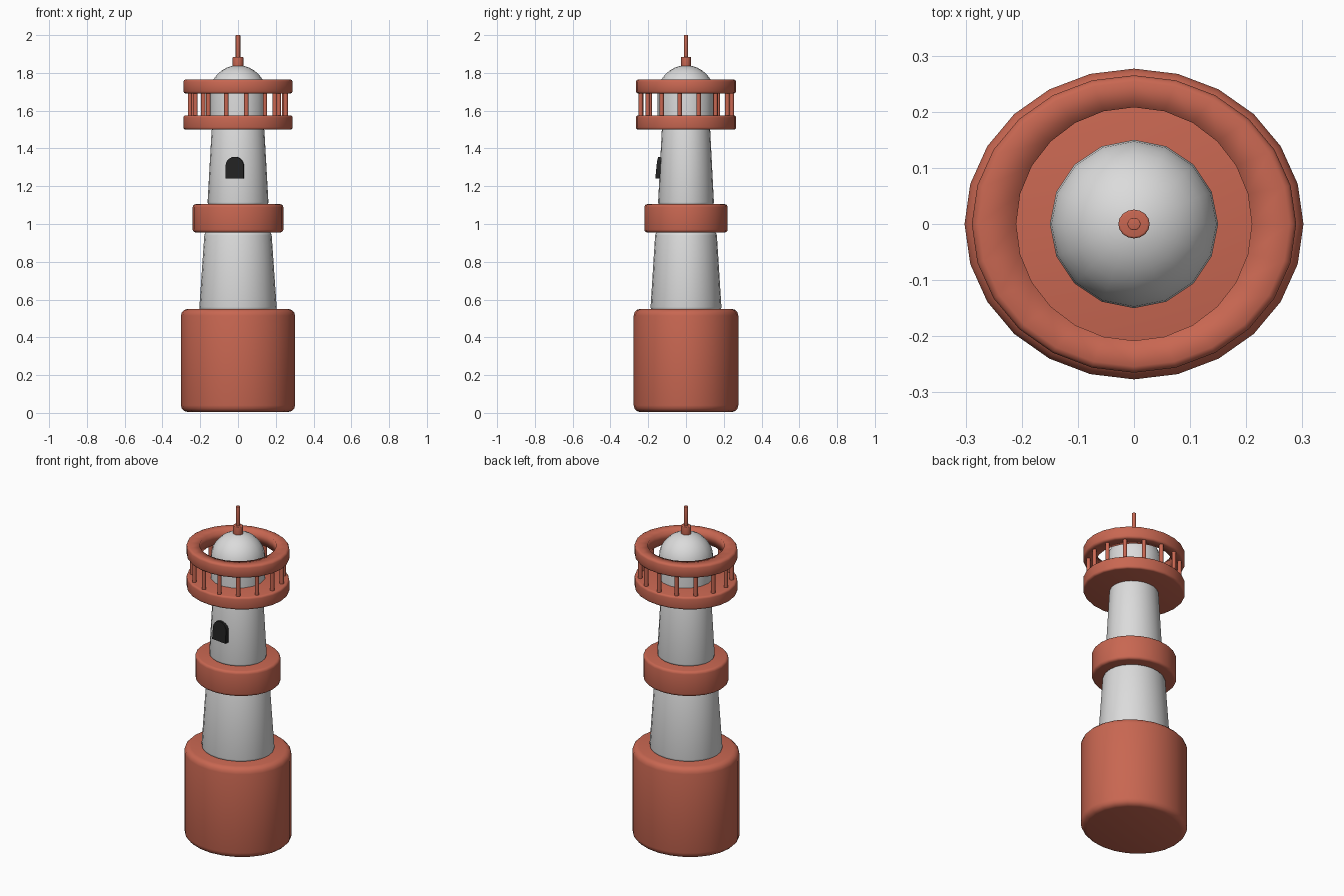
import bpy, bmesh
from math import sin, cos, pi, radians
from mathutils import Matrix

cube = bpy.data.objects.get("Cube")
if cube:
    bpy.data.objects.remove(cube)

DEPTH = 0.917  # the tower is slightly oval


def material(name, color):
    m = bpy.data.materials.new(name)
    m.use_nodes = True
    m.diffuse_color = (*color, 1)
    m.node_tree.nodes["Principled BSDF"].inputs["Base Color"].default_value = (*color, 1)
    return m


RED = material("brick_red", (0.58, 0.135, 0.083))
WHITE = material("off_white", (0.71, 0.71, 0.71))
BLACK = material("window_black", (0.015, 0.015, 0.015))


def finish(name, bm, mat, angle=40):
    bmesh.ops.recalc_face_normals(bm, faces=bm.faces)
    mesh = bpy.data.meshes.new(name)
    bm.to_mesh(mesh)
    bm.free()
    mesh.materials.append(mat)
    ob = bpy.data.objects.new(name, mesh)
    bpy.context.collection.objects.link(ob)
    bpy.ops.object.select_all(action="DESELECT")
    ob.select_set(True)
    bpy.context.view_layer.objects.active = ob
    bpy.ops.object.shade_smooth_by_angle(angle=radians(angle))
    return ob


def drum(name, r0, r1, z0, z1, bevel, mat, sides=24):
    """Oval, tapered cylinder with rounded rims."""
    bm = bmesh.new()
    bmesh.ops.create_cone(bm, cap_ends=True, segments=sides, radius1=r0, radius2=r1,
                          depth=z1 - z0, matrix=Matrix.Translation((0, 0, (z0 + z1) / 2)))
    if bevel:
        rims = [e for e in bm.edges if abs(e.verts[0].co.z - e.verts[1].co.z) < 1e-5]
        bmesh.ops.bevel(bm, geom=rims, offset=bevel, segments=3, profile=0.5, affect="EDGES")
    bmesh.ops.scale(bm, vec=(1, DEPTH, 1), verts=bm.verts)
    return finish(name, bm, mat)


def lathe(name, profile, sides, mat, closed=False, angle=40):
    """Turn (x radius, y radius, z) points around the z axis."""
    bm = bmesh.new()
    loops = [[bm.verts.new((rx * cos(2 * pi * i / sides), ry * sin(2 * pi * i / sides), z))
              for i in range(sides)] for rx, ry, z in profile]
    pairs = list(zip(loops, loops[1:]))
    if closed:
        pairs.append((loops[-1], loops[0]))
    else:
        bm.faces.new(loops[0])
        bm.faces.new(loops[-1])
    for a, b in pairs:
        for i in range(sides):
            j = (i + 1) % sides
            bm.faces.new((a[i], a[j], b[j], b[i]))
    return finish(name, bm, mat, angle)


# Tower body
drum("base", 0.302, 0.302, 0.005, 0.55, 0.035, RED)
drum("lower_tower", 0.206, 0.177, 0.54, 0.96, 0.02, WHITE)
drum("middle_collar", 0.24, 0.24, 0.955, 1.105, 0.016, RED)
drum("upper_tower", 0.162, 0.139, 1.1, 1.51, 0.015, WHITE)

# Gallery: deck, posts and top rail
drum("gallery_deck", 0.289, 0.289, 1.5, 1.575, 0.012, RED)
POSTS = 15
bm = bmesh.new()
for i in range(POSTS):
    a = radians(10) + 2 * pi * i / POSTS
    spot = Matrix.Translation((0.255 * sin(a), -0.243 * cos(a), 1.635))
    bmesh.ops.create_cone(bm, cap_ends=True, segments=10, radius1=0.012, radius2=0.012,
                          depth=0.14, matrix=spot)
finish("gallery_posts", bm, RED)
OUT = 0.289
rail = [(0.21, 0.208, 1.69), (0.21, 0.208, 1.765)]
for inset, z in ((0.012, 1.765), (0.004, 1.761), (0, 1.753), (0, 1.702), (0.004, 1.694), (0.012, 1.69)):
    rail.append((OUT - inset, (OUT - inset) * DEPTH, z))
lathe("gallery_rail", rail, 24, RED, closed=True, angle=100)

# Domed lantern room
R = 0.15
dome = [(R, R, 1.56)]
for k in range(8):
    t = k / 8 * pi / 2
    dome.append((R * cos(t), R * cos(t), 1.69 + R * sin(t)))
dome.append((0.005, 0.005, 1.84))
lathe("lantern_dome", dome, 16, WHITE)

# Finial
drum("finial_socket", 0.028, 0.028, 1.825, 1.885, 0.004, RED, 16)
drum("finial_mast", 0.012, 0.012, 1.88, 2.0, 0.002, RED, 12)

# Arched window, leaning with the tower wall
HALF, ARCH = 0.048, 1.308
bm = bmesh.new()
outline = [(-HALF, 1.24), (HALF, 1.24)]
outline += [(HALF * cos(pi * k / 10), ARCH + HALF * sin(pi * k / 10)) for k in range(11)]
front = bm.faces.new([bm.verts.new((x, -0.158 + 0.1 * (z - 1.24), z)) for x, z in outline])
back = bmesh.ops.extrude_face_region(bm, geom=[front], use_keep_orig=True)
bmesh.ops.translate(bm, vec=(0, 0.035, 0),
                    verts=[v for v in back["geom"] if isinstance(v, bmesh.types.BMVert)])
bmesh.ops.rotate(bm, cent=(0, 0, 0), matrix=Matrix.Rotation(radians(-7), 3, "Z"), verts=bm.verts)
finish("arched_window", bm, BLACK)
